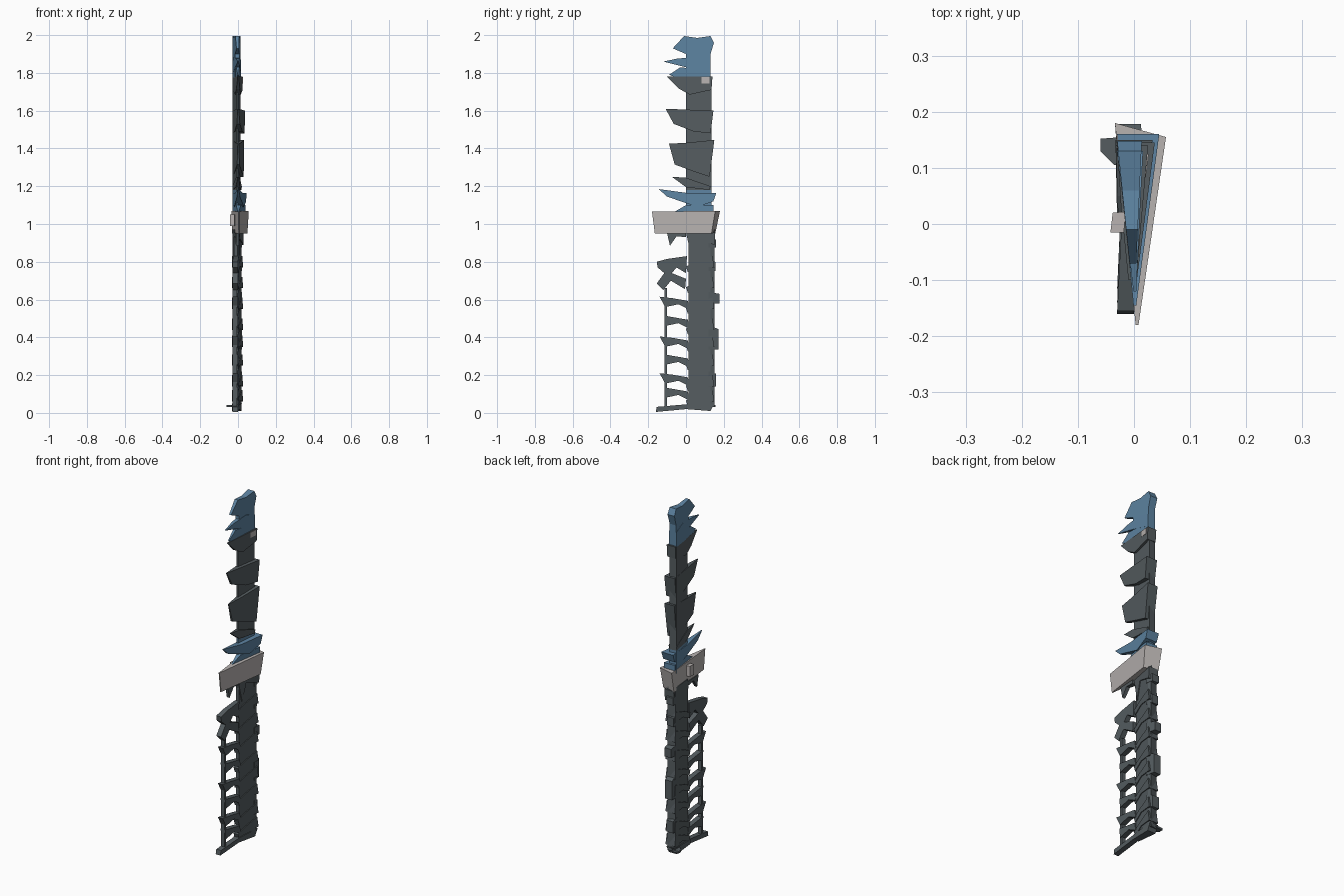
import bpy, bmesh

def mat(name, c):
    m = bpy.data.materials.new(name)
    m.diffuse_color = (*c, 1)
    return m

SLATE = mat("dark slate", (0.09, 0.108, 0.117))
BLUE = mat("steel blue", (0.11, 0.23, 0.36))
PALE = mat("pale grey", (0.48, 0.45, 0.44))

def mesh(name, rings, m):
    """Solid between two matching rings of points."""
    bm = bmesh.new()
    a, b = [[bm.verts.new(p) for p in r] for r in rings]
    n = len(a)
    bm.faces.new(a)
    bm.faces.new(b[::-1])
    for i in range(n):
        bm.faces.new((a[i], b[i], b[(i + 1) % n], a[(i + 1) % n]))
    bmesh.ops.recalc_face_normals(bm, faces=bm.faces)
    me = bpy.data.meshes.new(name)
    bm.to_mesh(me)
    bm.free()
    me.materials.append(m)
    ob = bpy.data.objects.new(name, me)
    bpy.context.collection.objects.link(ob)
    return ob

def fin(name, prof, m, front=(-0.001, 0.004), back=(-0.03, 0.04)):
    """Side profile (y, z) whose thickness runs from front x-range to back x-range."""
    y0, y1 = min(p[0] for p in prof), max(p[0] for p in prof)
    rings = []
    for s in (0, 1):
        rings.append([(front[s] + (back[s] - front[s]) * (y - y0) / (y1 - y0), y, z) for y, z in prof])
    return mesh(name, rings, m)

def post(name, plan, z0, z1, m):
    return mesh(name, [[(x, y, z) for x, y in plan] for z in (z0, z1)], m)

# Shafts
upper_plan = [(-0.008, 0), (0.0, 0), (0.012, 0.135), (-0.029, 0.13)]
post("upper_shaft", upper_plan, 1.18, 1.78, SLATE)
post("collar_post", upper_plan, 1.05, 1.2, BLUE)
post("lower_shaft", [(-0.022, 0.012), (-0.002, 0.012), (0.018, 0.13), (0.012, 0.15), (-0.03, 0.14)],
     0.03, 0.97, SLATE)

# Collar: tapered wedge band
mesh("collar", [
    [(0.002, -0.165, 0.95), (0.008, -0.165, 0.95), (0.05, 0.135, 0.95), (-0.032, 0.155, 0.95)],
    [(0.003, -0.18, 1.065), (0.008, -0.18, 1.065), (0.057, 0.155, 1.07), (-0.034, 0.18, 1.07)]], PALE)
post("collar_lug", [(-0.042, -0.015), (-0.018, -0.015), (-0.015, 0.022), (-0.038, 0.02)], 0.99, 1.05, PALE)

# Blue flare above the collar
fin("collar_flare_top", [(-0.145, 1.185), (0, 1.165), (0.16, 1.165), (0.145, 1.12), (0.06, 1.09), (-0.1, 1.145)],
    BLUE, back=(-0.03, 0.045))
fin("collar_flare_base", [(-0.06, 1.065), (0, 1.1), (0.145, 1.1), (0.145, 1.065)], BLUE)

# Upper fins
upper_fins = [
    [(-0.075, 1.25), (0.0, 1.245), (0.13, 1.2), (0.125, 1.18), (0, 1.195)],
    [(-0.09, 1.425), (0.0, 1.43), (0.15, 1.445), (0.125, 1.25), (0.05, 1.275), (-0.06, 1.315)],
    [(-0.108, 1.61), (0.145, 1.6), (0.13, 1.48), (0.04, 1.49), (-0.065, 1.53)],
    [(-0.1, 1.78), (0.14, 1.78), (0.135, 1.71), (0.02, 1.685), (-0.035, 1.715)],
]
for i, p in enumerate(upper_fins):
    fin(f"upper_fin_{i+1}", p, SLATE, back=(-0.03, (0.02, 0.033, 0.037, 0.025)[i]))
fin("pale_plate", [(0.083, 1.745), (0.083, 1.777), (0.125, 1.777), (0.125, 1.745)], PALE, (0.012, 0.021), (0.012, 0.026))

# Blue tip
fin("tip_blade", [(0, 1.78), (0.0, 1.9), (-0.07, 1.93), (-0.01, 1.995), (0.06, 1.985), (0.13, 1.995),
                  (0.148, 1.96), (0.13, 1.9), (0.13, 1.78)], BLUE, (-0.008, 0.004), (-0.03, 0.014))
fin("tip_spike", [(-0.12, 1.86), (-0.05, 1.875), (0.06, 1.885), (0.13, 1.86), (0.13, 1.79), (0, 1.83)],
    BLUE, back=(-0.03, 0.016))
fin("tip_lower_fin", [(-0.09, 1.79), (-0.03, 1.83), (0.05, 1.82), (0.13, 1.79), (0.13, 1.775), (-0.05, 1.775)],
    BLUE, back=(-0.03, 0.016))

# Struts hanging under the collar
fin("under_collar_hook", [(-0.1, 0.95), (-0.085, 0.885), (-0.05, 0.935), (0, 0.93), (0, 0.955)], SLATE, (-0.01, 0.005), (-0.02, 0.01))
fin("under_collar_brace", [(0, 0.955), (0.03, 0.82), (0.06, 0.92), (0.15, 0.89), (0.155, 0.955)], SLATE, (-0.02, 0.0), (-0.03, 0.03))

# Front hook pieces at the top of the lower rail
fin("front_hook", [(-0.155, 0.8), (-0.1, 0.815), (0.005, 0.83), (0.0, 0.74), (-0.05, 0.77), (-0.075, 0.74),
                   (0, 0.71), (-0.005, 0.655), (-0.08, 0.7), (-0.12, 0.65), (-0.155, 0.685), (-0.115, 0.74), (-0.15, 0.77)],
    SLATE, (-0.03, 0.0), (-0.022, 0.005))

# Rows of lower fins, front and back of the shaft
for i, z in enumerate((0.615, 0.515, 0.405, 0.31, 0.21, 0.135)):
    t = -0.14 + 0.025 * (i % 2)
    fin(f"front_fin_{i+1}", [(t, z), (-0.07, z - 0.008), (0.01, z - 0.022), (0.02, z - 0.07), (-0.04, z - 0.04),
                             (-0.11, z - 0.055)], SLATE, (-0.03, 0.0), (-0.024, 0.005))
for i, z in enumerate((0.83, 0.72, 0.61, 0.5, 0.41, 0.31, 0.2, 0.12)):
    fin(f"back_fin_{i+1}", [(0.0, z - 0.055), (0.05, z - 0.03), (0.14, z), (0.15, z - 0.06), (0.07, z - 0.055),
                            (0.01, z - 0.085)], SLATE, (-0.028, 0.0), (-0.033, 0.026))

# Small teeth along the rear edge
for i, (z, h, y) in enumerate(((0.9, 0.05, 0.16), (0.78, 0.06, 0.155), (0.61, 0.06, 0.178), (0.4, 0.13, 0.172), (0.18, 0.08, 0.16))):
    fin(f"rear_tooth_{i+1}", [(0.12, z - h / 2), (0.12, z + h / 2), (y, z + h / 3), (y, z - h / 2)],
        SLATE, (-0.03, 0.02), (-0.03, 0.012))

# Thin front rails
post("front_rail", [(-0.028, -0.115), (-0.005, -0.115), (-0.005, -0.1), (-0.028, -0.1)], 0.03, 0.66, SLATE)

# Base plates
fin("base_foot", [(-0.16, 0.005), (-0.155, 0.032), (0, 0.045), (0, 0.02)], SLATE, (-0.03, 0.0), (-0.025, 0.005))
fin("base_plate", [(0.0, 0.02), (0.0, 0.045), (0.15, 0.05), (0.13, 0.01)], SLATE, (-0.03, 0.005), (-0.033, 0.02))
post("base_tab", [(-0.06, 0.13), (-0.035, 0.105), (-0.02, 0.105), (-0.02, 0.155), (-0.06, 0.152)], 0.03, 0.042, SLATE)
